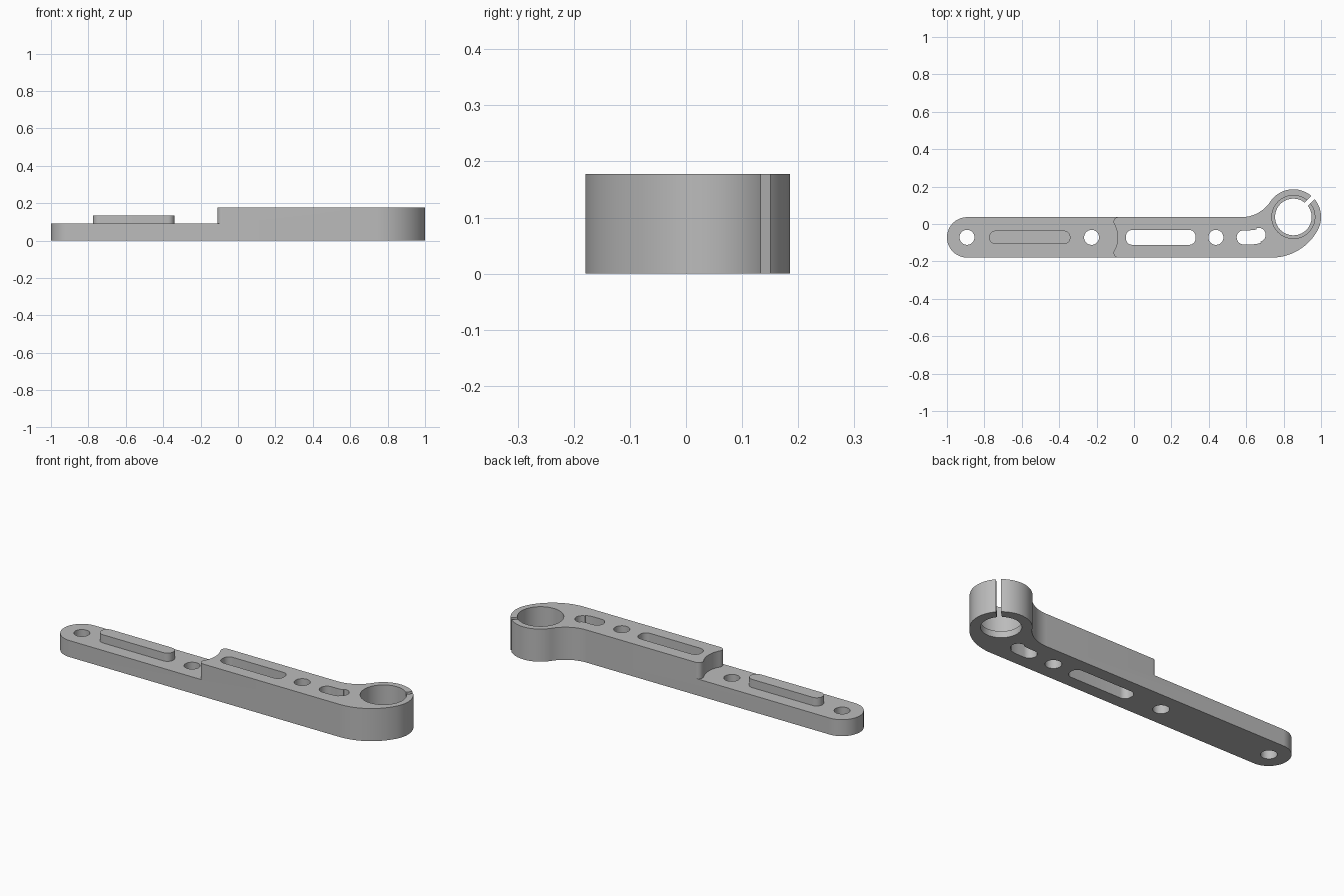
import bpy, bmesh, math
from math import cos, sin, pi, radians, sqrt, atan2

if "Cube" in bpy.data.objects:
    bpy.data.objects.remove(bpy.data.objects["Cube"])

HEIGHT, STEP_Z, PAD_Z = 0.178, 0.09, 0.135
ARM_Y, ARM_R = -0.0715, 0.108          # arm centre line and half width
RING_X, RING_Y, RING_R = 0.852, 0.0375, 0.148
HOLE_R = 0.04

grey = bpy.data.materials.new("plain grey")
grey.use_nodes = True
grey.diffuse_color = (0.5, 0.5, 0.5, 1)
grey.node_tree.nodes["Principled BSDF"].inputs["Base Color"].default_value = (0.5, 0.5, 0.5, 1)


def arc(cx, cy, r, a0, a1, n=24):
    """Points along an arc, angles in radians."""
    return [(cx + r * cos(a0 + (a1 - a0) * i / n), cy + r * sin(a0 + (a1 - a0) * i / n))
            for i in range(n + 1)]


def rounded(x0, x1, half, r):
    """Rounded bar on the arm centre line."""
    pts = []
    for k, (x, s) in enumerate([(x1 - r, 1), (x0 + r, 1), (x0 + r, -1), (x1 - r, -1)]):
        pts += arc(x, ARM_Y + s * (half - r), r, k * pi / 2, (k + 1) * pi / 2, 8)
    return pts


def prism(name, pts, z0, z1):
    """Extrude a closed outline from z0 to z1."""
    bm = bmesh.new()
    face = bm.faces.new([bm.verts.new((x, y, z0)) for x, y in pts])
    bmesh.ops.remove_doubles(bm, verts=bm.verts, dist=1e-5)
    top = bmesh.ops.extrude_face_region(bm, geom=list(bm.faces))["geom"]
    bmesh.ops.translate(bm, verts=[v for v in top if isinstance(v, bmesh.types.BMVert)],
                        vec=(0, 0, z1 - z0))
    bmesh.ops.recalc_face_normals(bm, faces=bm.faces)
    mesh = bpy.data.meshes.new(name)
    bm.to_mesh(mesh)
    bm.free()
    mesh.materials.append(grey)
    obj = bpy.data.objects.new(name, mesh)
    bpy.context.collection.objects.link(obj)
    return obj


def activate(obj):
    bpy.ops.object.select_all(action='DESELECT')
    obj.select_set(True)
    bpy.context.view_layer.objects.active = obj


def combine(obj, tool, operation='DIFFERENCE'):
    """Apply a boolean, then drop the tool object."""
    tool.hide_render = True
    mod = obj.modifiers.new("cut", 'BOOLEAN')
    mod.operation, mod.solver, mod.object = operation, 'EXACT', tool
    activate(obj)
    bpy.ops.object.modifier_apply(modifier=mod.name)
    bpy.data.objects.remove(tool)


# Arm outline: round left end, sweeping belly, clamp ring, concave shoulder
belly_r = 0.28
belly_y = ARM_Y - ARM_R + belly_r
belly_x = RING_X - sqrt((belly_r - RING_R) ** 2 - (belly_y - RING_Y) ** 2)
belly_end = atan2(RING_Y - belly_y, RING_X - belly_x)
neck_r = 0.186
neck_y = ARM_Y + ARM_R + neck_r
neck_x = RING_X - sqrt((neck_r + RING_R) ** 2 - (neck_y - RING_Y) ** 2)
neck_end = atan2(neck_y - RING_Y, neck_x - RING_X)
outline = (arc(-1 + ARM_R, ARM_Y, ARM_R, pi / 2, 3 * pi / 2, 40)
           + arc(belly_x, belly_y, belly_r, -pi / 2, belly_end, 30)
           + arc(RING_X, RING_Y, RING_R, belly_end, neck_end, 56)
           + arc(neck_x, neck_y, neck_r, neck_end - pi, -pi / 2, 24))
arm = prism("clamp_arm", outline, 0, HEIGHT)

# Lowered left half, ending in a scalloped step around the second hole
hole_x, scallop, fillet = -0.227, 0.14, 0.025
dy = ARM_R - fillet
dx = sqrt((scallop + fillet) ** 2 - dy ** 2)
a = atan2(dy, dx)
step = arc(hole_x, ARM_Y, scallop, -a, a, 24)
step += arc(hole_x + dx, ARM_Y + dy, fillet, pi + a, pi / 2, 14)
step += [(hole_x + dx, 0.3), (-1.2, 0.3), (-1.2, -0.4), (hole_x + dx, -0.4)]
step += arc(hole_x + dx, ARM_Y - dy, fillet, -pi / 2, -pi - a, 14)
combine(arm, prism("step_cutter", step, STEP_Z, HEIGHT + 0.1))

# Round bolt holes
for x in (-0.893, hole_x, 0.438):
    combine(arm, prism("hole_cutter", arc(x, ARM_Y, HOLE_R, 0, 2 * pi, 40), -0.1, 0.3))

# Long slot and bent slot
combine(arm, prism("slot_cutter", rounded(-0.043, 0.329, HOLE_R, 0.034), -0.1, 0.3))
r = 0.038
bent = (arc(0.587, ARM_Y, r, pi / 2, 3 * pi / 2, 16)
        + arc(0.62, ARM_Y + 0.16, 0.16 + r, -pi / 2, radians(-73), 6)
        + arc(0.666, -0.058, r, radians(-73), radians(107), 16)
        + arc(0.62, ARM_Y + 0.16, 0.16 - r, radians(-73), -pi / 2, 6))
combine(arm, prism("bent_slot_cutter", bent, -0.1, 0.3))

# Clamp bore with a narrow lip at the bottom
for radius, z in ((0.115, 0.035), (0.098, -0.1)):
    combine(arm, prism("bore_cutter", arc(RING_X, RING_Y, radius, 0, 2 * pi, 64), z, 0.3))

# Diagonal slit through the clamp ring
c, w = cos(pi / 4), 0.012
slit = [(RING_X + c * (d - s * w), RING_Y + c * (d + s * w))
        for d, s in ((0.06, -1), (0.2, -1), (0.2, 1), (0.06, 1))]
combine(arm, prism("slit_cutter", slit, -0.1, 0.3))

# Raised key on the lowered half
key = prism("raised_key", rounded(-0.775, -0.34, 0.036, 0.035), STEP_Z, PAD_Z)

for obj in (arm, key):
    activate(obj)
    bpy.ops.object.shade_smooth_by_angle(angle=radians(30))
